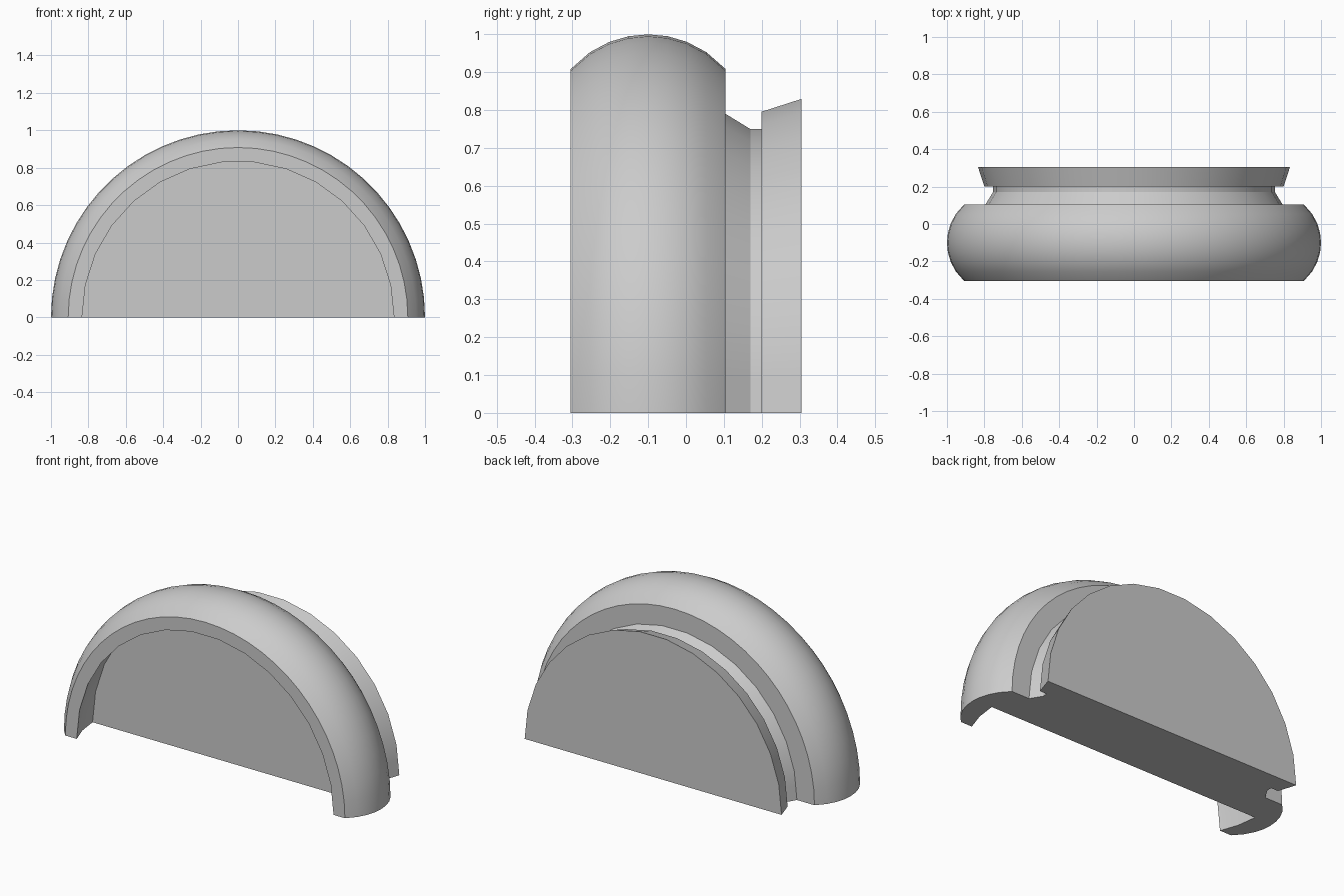
import bpy
import bmesh
from math import cos, sin, pi, radians

cube = bpy.data.objects.get("Cube")
if cube:
    bpy.data.objects.remove(cube, do_unlink=True)

# Plain grey material
grey = bpy.data.materials.new("plain grey")
grey.use_nodes = True
colour = (0.6, 0.6, 0.6, 1)
grey.diffuse_color = colour
grey.node_tree.nodes["Principled BSDF"].inputs["Base Color"].default_value = colour

STEPS = 30
FACET = cos(pi / STEPS)  # places odd points on the chord of a coarser arc

# Cross-section as (y, radius, coarse)
recess = [(-0.085, 0, True), (-0.085, 0.885, True), (-0.2, 0.87, True), (-0.305, 0.834, True)]
# Bulging rim: circular arc through both rim edges and the crown
sagitta, half = 0.092, 0.205
arc_radius = (half ** 2 + sagitta ** 2) / (2 * sagitta)
rim = []
for i in range(9):
    dy = half * (i / 4 - 1)
    rim.append((dy - 0.1, 1 - arc_radius + (arc_radius ** 2 - dy ** 2) ** 0.5, False))
groove = [(0.105, 0.794, True), (0.17, 0.754, True), (0.2, 0.754, True)]
back_plate = [(0.2, 0.8, True), (0.305, 0.834, True), (0.305, 0, True)]
profile = recess + rim + groove + back_plate

# Sweep the section through half a turn about the y axis
bm = bmesh.new()
rings = []
for i in range(STEPS + 1):
    angle = pi * i / STEPS
    ring = []
    for y, r, coarse in profile:
        if coarse and i % 2:
            r *= FACET
        ring.append(bm.verts.new((r * cos(angle), y, r * sin(angle) if 0 < i < STEPS else 0)))
    rings.append(ring)
for a, b in zip(rings, rings[1:]):
    for j in range(len(profile) - 1):
        bm.faces.new((a[j], a[j + 1], b[j + 1], b[j]))

# Flat underside
bm.faces.new(rings[0] + rings[-1][::-1])
bmesh.ops.remove_doubles(bm, verts=bm.verts, dist=0.0001)
bmesh.ops.recalc_face_normals(bm, faces=bm.faces)

mesh = bpy.data.meshes.new("half_round_knob")
bm.to_mesh(mesh)
bm.free()
mesh.materials.append(grey)
knob = bpy.data.objects.new("half_round_knob", mesh)
bpy.context.collection.objects.link(knob)

bpy.ops.object.select_all(action="DESELECT")
knob.select_set(True)
bpy.context.view_layer.objects.active = knob
bpy.ops.object.shade_smooth_by_angle(angle=radians(25))
